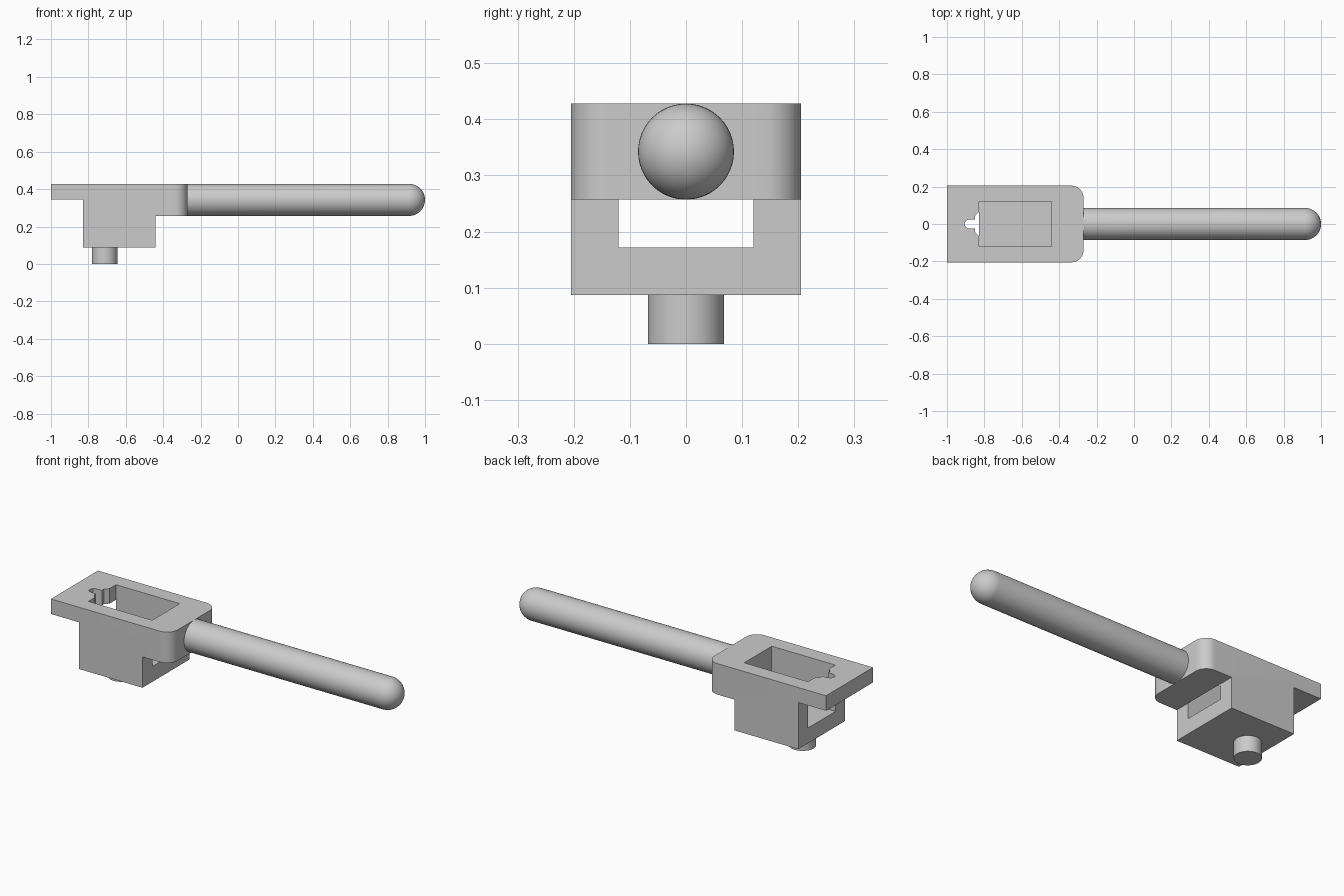
import bpy, bmesh, math
from mathutils import Vector

cube = bpy.data.objects.get("Cube")
if cube:
    bpy.data.objects.remove(cube, do_unlink=True)

HALF_W = 0.205                    # half width of the holder
TOP, PLATE, HEAD, FLOOR, BASE = 0.428, 0.345, 0.257, 0.172, 0.087
BACK, FRONT, END = -0.83, -0.44, -0.27
ROD_R = 0.0855

grey = bpy.data.materials.new("plain_grey")
grey.use_nodes = True
colour = (0.6, 0.6, 0.6, 1)
grey.diffuse_color = colour
grey.node_tree.nodes["Principled BSDF"].inputs["Base Color"].default_value = colour


def finish(name, bm):
    bmesh.ops.recalc_face_normals(bm, faces=bm.faces)
    mesh = bpy.data.meshes.new(name)
    bm.to_mesh(mesh)
    bm.free()
    mesh.materials.append(grey)
    obj = bpy.data.objects.new(name, mesh)
    bpy.context.collection.objects.link(obj)
    return obj


def prism(points, depth):
    """Extrude a closed outline along a vector."""
    bm = bmesh.new()
    face = bm.faces.new([bm.verts.new(p) for p in points])
    new = bmesh.ops.extrude_face_region(bm, geom=[face])["geom"]
    verts = [v for v in new if isinstance(v, bmesh.types.BMVert)]
    bmesh.ops.translate(bm, verts=verts, vec=depth)
    return bm


def smooth(obj):
    bpy.ops.object.select_all(action="DESELECT")
    obj.select_set(True)
    bpy.context.view_layer.objects.active = obj
    bpy.ops.object.shade_smooth_by_angle(angle=math.radians(35))


# Holder: stepped side profile, with the two upright corners at the rod rounded
side = [(-1, TOP), (-1, PLATE), (BACK, PLATE), (BACK, BASE),
        (FRONT, BASE), (FRONT, HEAD), (END, HEAD), (END, TOP)]
bm = prism([(x, -HALF_W, z) for x, z in side], Vector((0, 2 * HALF_W, 0)))
corners = [e for e in bm.edges
           if all(abs(v.co.x - END) < 1e-4 for v in e.verts)
           and abs(e.verts[0].co.y - e.verts[1].co.y) < 1e-4]
bmesh.ops.bevel(bm, geom=corners, offset=0.065, segments=10, profile=0.5,
                affect="EDGES")
holder = finish("holder", bm)


def cut(name, points, height):
    cutter = finish(name, prism(points, Vector((0, 0, height))))
    cutter.hide_render = True
    mod = holder.modifiers.new(name, "BOOLEAN")
    mod.operation = "DIFFERENCE"
    mod.solver = "EXACT"
    mod.object = cutter
    bpy.context.view_layer.objects.active = holder
    bpy.ops.object.modifier_apply(modifier=name)
    bpy.data.objects.remove(cutter, do_unlink=True)


# Pocket with a stepped, round-tipped notch through the plate
half = [(FRONT, 0.12), (BACK, 0.12), (BACK, 0.064), (-0.843, 0.05),
        (-0.85, 0.045), (-0.85, 0.025), (-0.88, 0.025), (-0.898, 0.018),
        (-0.905, 0.006)]
outline = half + [(x, -y) for x, y in reversed(half)]
cut("pocket", [(x, y, FLOOR) for x, y in outline], 0.4)

# Slot through both end walls, below the head
slot = [(-0.85, -0.12), (FRONT + 0.02, -0.12), (FRONT + 0.02, 0.12), (-0.85, 0.12)]
cut("slot", [(x, y, FLOOR) for x, y in slot], HEAD - FLOOR)
smooth(holder)

# Round pin under the holder
bm = bmesh.new()
bmesh.ops.create_cone(bm, cap_ends=True, segments=48, radius1=0.068,
                      radius2=0.068, depth=BASE)
bmesh.ops.translate(bm, verts=bm.verts, vec=(-0.713, 0, BASE / 2))
smooth(finish("pin", bm))

# Rod: profile with a domed tip, spun about its axis
bm = bmesh.new()
zc = TOP - ROD_R
tip = 1 - ROD_R
profile = [(END, 0), (END, ROD_R)]
profile += [(tip + ROD_R * math.sin(a), ROD_R * math.cos(a))
            for a in (math.pi / 2 * i / 12 for i in range(13))]
verts = [bm.verts.new((x, 0, zc + r)) for x, r in profile]
edges = [bm.edges.new(pair) for pair in zip(verts, verts[1:])]
bmesh.ops.spin(bm, geom=verts + edges, cent=(0, 0, zc), axis=(1, 0, 0),
               angle=2 * math.pi, steps=48)
bmesh.ops.remove_doubles(bm, verts=bm.verts, dist=1e-4)
smooth(finish("rod", bm))
